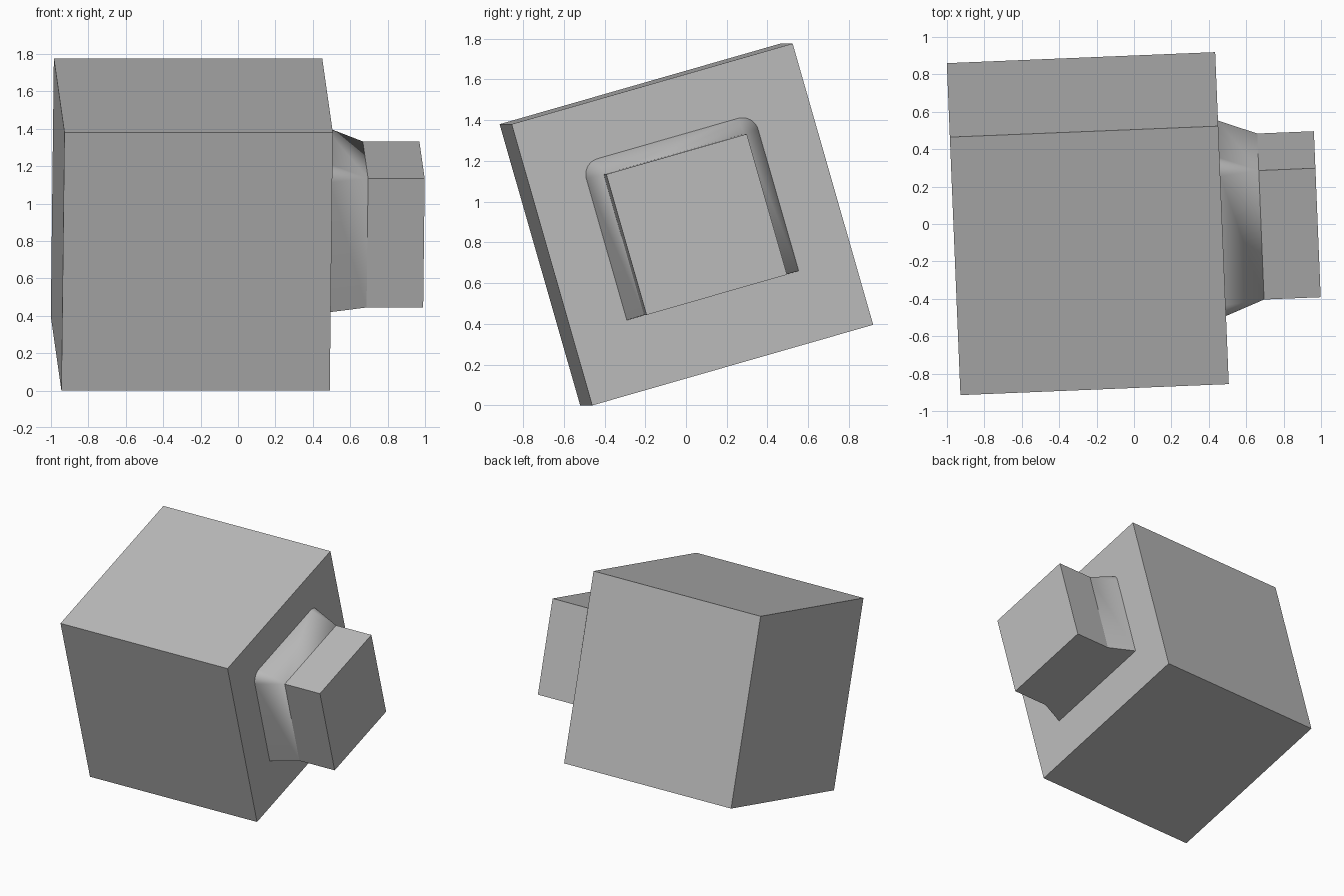
import bpy, bmesh, math
from mathutils import Matrix, Vector

if "Cube" in bpy.data.objects:
    bpy.data.objects.remove(bpy.data.objects["Cube"])

HALF = 0.718      # half side of the cube block
NECK = 0.359      # half side of the square neck
FLARE = 0.08      # how far the neck widens where it meets the block
X_FLARE, X_END = 0.925, 1.228
ARC = 8           # steps around each rounded upper flare corner

grey = bpy.data.materials.new("plain grey")
grey.diffuse_color = (0.5, 0.5, 0.5, 1)
grey.use_nodes = True
grey.node_tree.nodes["Principled BSDF"].inputs["Base Color"].default_value = grey.diffuse_color


def square(bm, x, h):
    return [bm.verts.new((x, y, z)) for y, z in ((-h, -h), (h, -h), (h, h), (-h, h))]


def loop_edges(bm, ring):
    edges = []
    for i, v in enumerate(ring):
        w = ring[(i + 1) % len(ring)]
        edges.append(bm.edges.get((v, w)) or bm.edges.new((v, w)))
    return edges


def walls(bm, a, b):
    for i in range(4):
        j = (i + 1) % 4
        bm.faces.new((a[i], a[j], b[j], b[i]))


bm = bmesh.new()

# Cube block: far face and four sides
far, near = square(bm, -HALF, HALF), square(bm, HALF, HALF)
bm.faces.new(far)
walls(bm, far, near)

# Straight neck with end cap
neck, end = square(bm, X_FLARE, NECK), square(bm, X_END, NECK)
walls(bm, neck, end)
bm.faces.new(end)

# Flare foot: widened on three sides, rounded at the two upper corners
wide = NECK + FLARE


def arc(cy, start):
    return [bm.verts.new((HALF, cy + FLARE * math.cos(start + k / ARC * math.pi / 2),
                          NECK + FLARE * math.sin(start + k / ARC * math.pi / 2)))
            for k in range(ARC + 1)]


low_l = bm.verts.new((HALF, -wide, -NECK - 0.004))
low_r = bm.verts.new((HALF, wide, -NECK - 0.004))
arc_r, arc_l = arc(NECK, 0), arc(-NECK, math.pi / 2)
foot = [low_l, low_r] + arc_r + arc_l

bm.faces.new((low_l, low_r, neck[1], neck[0]))            # underside
bm.faces.new((low_r, arc_r[0], neck[2], neck[1]))         # back slope
bm.faces.new((arc_r[-1], arc_l[0], neck[3], neck[2]))     # top slope
bm.faces.new((arc_l[-1], low_l, neck[0], neck[3]))        # front slope
for pts, tip in ((arc_r, neck[2]), (arc_l, neck[3])):     # rounded corners
    for a, b in zip(pts, pts[1:]):
        bm.faces.new((a, b, tip))

# Block face around the foot of the neck
bmesh.ops.triangle_fill(bm, use_beauty=True, normal=Vector((1, 0, 0)),
                        edges=loop_edges(bm, near) + loop_edges(bm, foot))
bmesh.ops.recalc_face_normals(bm, faces=bm.faces)

# Tilt the whole piece and set it on the ground
tilt = Matrix.Rotation(math.radians(2.35), 4, 'Z') @ Matrix.Rotation(math.radians(16), 4, 'X')
bm.transform(Matrix.Translation((-0.247, 0.002, 0.893)) @ tilt)
low = min(v.co.z for v in bm.verts)
bmesh.ops.translate(bm, verts=bm.verts, vec=(0, 0, -low))

mesh = bpy.data.meshes.new("block_with_neck")
bm.to_mesh(mesh)
bm.free()
mesh.materials.append(grey)
obj = bpy.data.objects.new("block_with_neck", mesh)
bpy.context.collection.objects.link(obj)
bpy.context.view_layer.objects.active = obj
obj.select_set(True)
bpy.ops.object.shade_smooth_by_angle(angle=math.radians(18))
